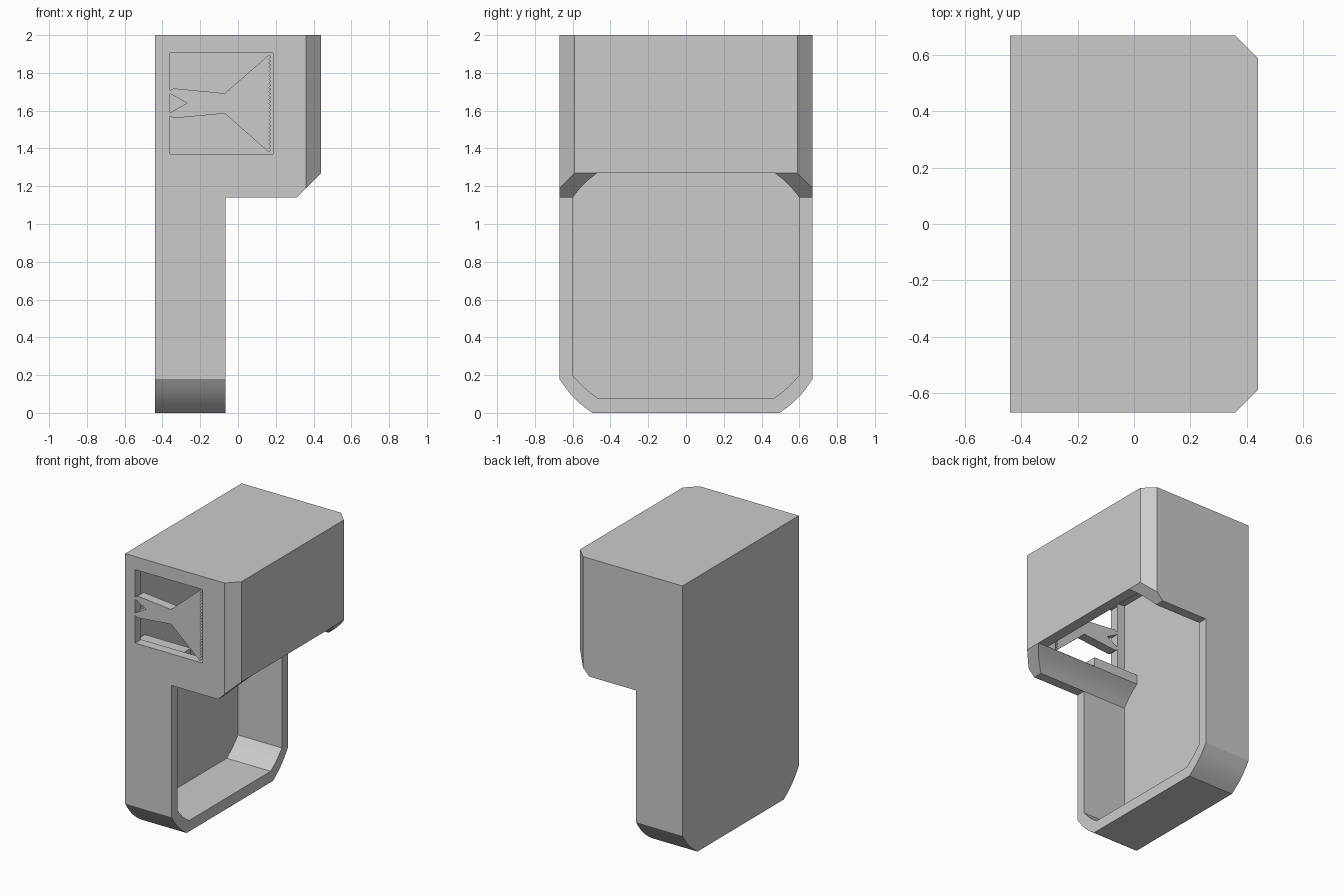
import bpy, bmesh, math
from mathutils import Vector

if "Cube" in bpy.data.objects:
    bpy.data.objects.remove(bpy.data.objects["Cube"])

grey = bpy.data.materials.new("plain grey")
grey.diffuse_color = (0.6, 0.6, 0.6, 1)
grey.use_nodes = True
grey.node_tree.nodes["Principled BSDF"].inputs["Base Color"].default_value = grey.diffuse_color


def prism(name, pts, axis, lo, hi):
    """Extrude a closed 2D outline along x (y,z), y (x,z) or z (x,y)."""
    place = {"x": lambda a, b, d: (d, a, b),
             "y": lambda a, b, d: (a, d, b),
             "z": lambda a, b, d: (a, b, d)}[axis]
    bm = bmesh.new()
    rings = [[bm.verts.new(place(a, b, d)) for a, b in pts] for d in (lo, hi)]
    n = len(pts)
    bm.faces.new(rings[0])
    bm.faces.new(rings[1])
    for i in range(n):
        j = (i + 1) % n
        bm.faces.new((rings[0][i], rings[0][j], rings[1][j], rings[1][i]))
    bmesh.ops.recalc_face_normals(bm, faces=bm.faces)
    me = bpy.data.meshes.new(name)
    bm.to_mesh(me)
    bm.free()
    me.materials.append(grey)
    ob = bpy.data.objects.new(name, me)
    bpy.context.collection.objects.link(ob)
    return ob


def box(a0, a1, b0, b1):
    return [(a0, b0), (a1, b0), (a1, b1), (a0, b1)]


def bulge(p, q, amount, n=6):
    """Shallow arc from p to q, bowed to the right of the travel direction."""
    p, q = Vector(p), Vector(q)
    d = (q - p).normalized()
    side = Vector((d.y, -d.x))
    return [tuple(p.lerp(q, i / n) + side * amount * math.sin(math.pi * i / n))
            for i in range(n + 1)]


def mirrored(half):
    """Complete an outline from its +y half, listed bottom to top."""
    return half + [(-a, b) for a, b in reversed(half)]


def combine(target, tool, operation):
    mod = target.modifiers.new(operation.lower(), "BOOLEAN")
    mod.operation, mod.solver, mod.object = operation, "EXACT", tool
    bpy.context.view_layer.objects.active = target
    bpy.ops.object.modifier_apply(modifier=mod.name)
    bpy.data.objects.remove(tool)


# Outer body: stepped side outline, trimmed by rounded base and cut corners
body = prism("housing", [(-.44, 0), (-.066, 0), (-.066, 1.14), (.31, 1.14),
                         (.44, 1.27), (.44, 2), (-.44, 2)], "y", -.67, .67)
combine(body, prism("base_trim", mirrored(
    bulge((.495, -.001), (.67, .18), .015) + [(.67, 2.1)]),
    "x", -1, 1), "INTERSECT")
combine(body, prism("corner_trim", [(-1, -.67), (.36, -.67), (.44, -.59),
                                    (.44, .59), (.36, .67), (-1, .67)],
                    "z", -1, 3), "INTERSECT")

# Open tray hollow and the enclosed upper chamber with its lips
combine(body, prism("tray_hollow", mirrored(
    bulge((.47, .08), (.6, .2), .006) + bulge((.6, 1.14), (.47, 1.27), .008)),
    "x", -.42, 1), "DIFFERENCE")
combine(body, prism("lip_gap", box(-.47, .47, 1.1, 1.5),
                    "x", -.42, .36), "DIFFERENCE")
combine(body, prism("upper_chamber", [(-.42, 1.34), (-.05, 1.34), (-.05, 1.272),
                                      (.36, 1.272), (.36, 1.93), (-.42, 1.93)],
                    "y", -.6, .6), "DIFFERENCE")

# Side window around a toothed blade, with a notch in the blade's tail
teeth = 24
edge = []
for i in range(teeth + 1):
    z = 1.38 + .515 * i / teeth
    edge.append((.163, z))
    if i < teeth:
        edge.append((.176, z + .515 / teeth / 2))
window = ([(-.36, 1.905), (.185, 1.905), (.185, 1.37), (-.36, 1.37),
           (-.36, 1.572), (-.34, 1.56), (-.07, 1.585)] + edge +
          [(-.07, 1.692), (-.34, 1.718), (-.36, 1.706)])
combine(body, prism("window_cut", window, "y", -.8, -.55), "DIFFERENCE")
combine(body, prism("notch_cut", [(-.36, 1.59), (-.27, 1.64), (-.36, 1.69)],
                    "y", -.8, -.55), "DIFFERENCE")

# Smooth only the shallow arcs
bpy.ops.object.select_all(action="DESELECT")
body.select_set(True)
bpy.context.view_layer.objects.active = body
bpy.ops.object.shade_smooth_by_angle(angle=math.radians(20))
